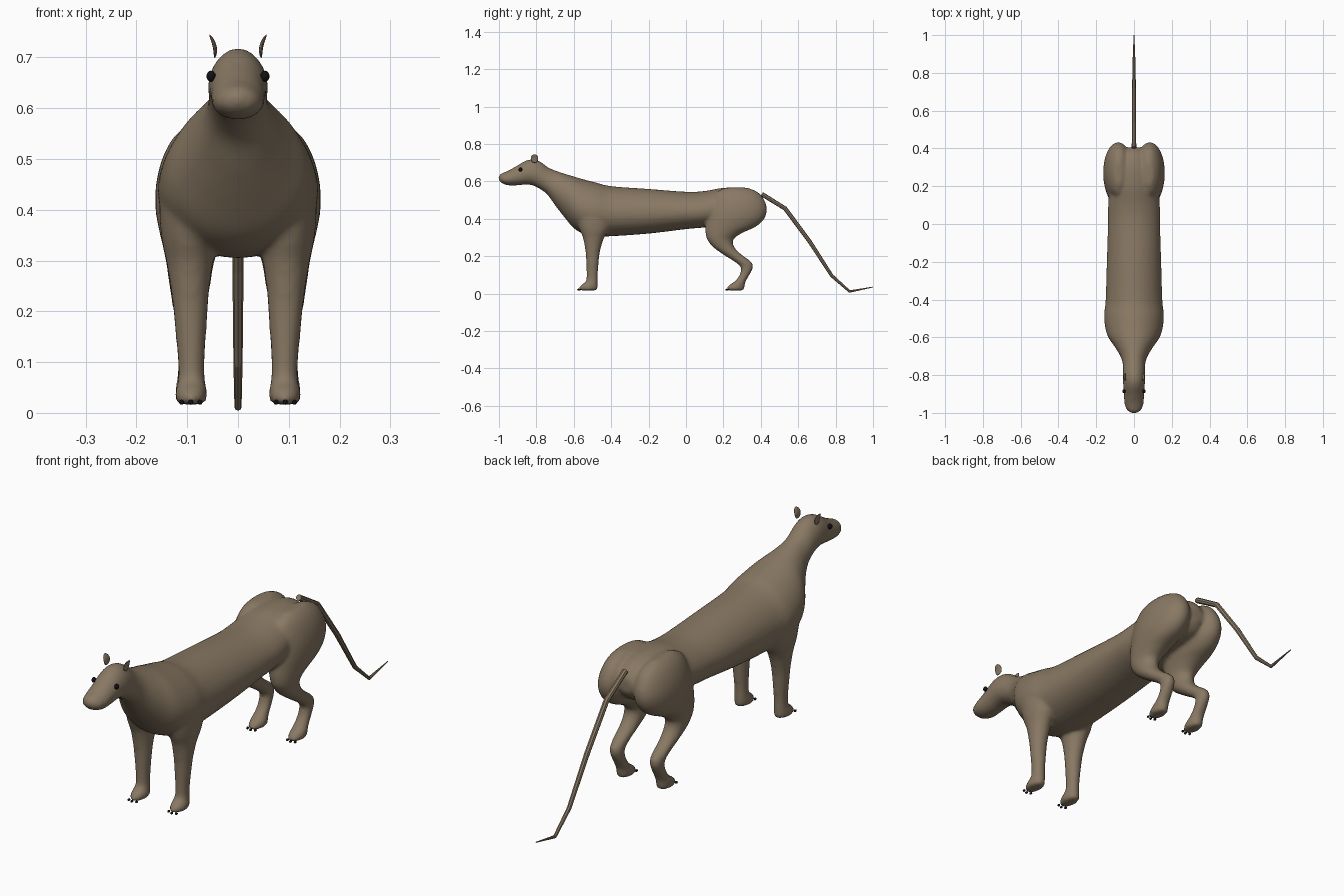
import bpy, bmesh, math
from mathutils import Vector

if "Cube" in bpy.data.objects:
    bpy.data.objects.remove(bpy.data.objects["Cube"])


def material(name, rgb):
    m = bpy.data.materials.new(name)
    m.diffuse_color = (*rgb, 1)
    m.use_nodes = True
    m.node_tree.nodes["Principled BSDF"].inputs["Base Color"].default_value = m.diffuse_color
    return m


FUR = material("taupe fur", (0.25, 0.19, 0.126))
BLACK = material("black", (0.006, 0.006, 0.008))


def finish(bm, name, mat, smooth=True):
    bmesh.ops.recalc_face_normals(bm, faces=bm.faces)
    me = bpy.data.meshes.new(name)
    bm.to_mesh(me)
    bm.free()
    me.materials.append(mat)
    for p in me.polygons:
        p.use_smooth = smooth
    ob = bpy.data.objects.new(name, me)
    bpy.context.collection.objects.link(ob)
    return ob


def densify(rows, steps=5):
    """Catmull-Rom interpolation of loft stations."""
    out = []
    for i in range(len(rows) - 1):
        quad = [rows[max(i - 1, 0)], rows[i], rows[i + 1], rows[min(i + 2, len(rows) - 1)]]
        for s in range(steps):
            t = s / steps
            out.append([0.5 * (2 * b + (c - a) * t + (2 * a - 5 * b + 4 * c - d) * t * t
                               + (3 * b - a - 3 * c + d) * t ** 3) for a, b, c, d in zip(*quad)])
    return out + [list(rows[-1])]


def loft(bm, rings):
    loops = [[bm.verts.new(p) for p in ring] for ring in rings]
    n = len(loops[0])
    for a, b in zip(loops, loops[1:]):
        for i in range(n):
            bm.faces.new((a[i], a[(i + 1) % n], b[(i + 1) % n], b[i]))
    bm.faces.new(loops[0][::-1])
    bm.faces.new(loops[-1])


ANG = [2 * math.pi * i / 32 for i in range(32)]

# Trunk, neck and head: y, top z, bottom z, half width
trunk = [(-1.0, .63, .608, .012), (-.985, .642, .592, .036), (-.95, .656, .58, .049),
         (-.9, .684, .58, .052), (-.86, .708, .584, .055), (-.82, .717, .58, .057),
         (-.78, .705, .56, .056), (-.74, .675, .53, .058), (-.7, .657, .475, .07),
         (-.65, .64, .41, .1), (-.6, .625, .352, .134), (-.55, .61, .322, .15),
         (-.48, .592, .308, .156), (-.4, .573, .308, .148), (-.2, .558, .322, .142),
         (0, .543, .346, .136), (.1, .547, .355, .135), (.2, .564, .37, .125),
         (.3, .563, .38, .1), (.37, .54, .4, .07), (.405, .5, .44, .03)]
# Legs: z, front y, back y, inner x, outer x
front_leg = [(.5, -.58, -.42, .05, .13), (.42, -.585, -.4, .04, .152), (.35, -.57, -.41, .043, .15),
             (.3, -.55, -.438, .05, .14), (.25, -.54, -.455, .057, .132), (.2, -.534, -.465, .061, .126),
             (.1, -.53, -.473, .067, .117), (.065, -.535, -.473, .066, .117),
             (.045, -.56, -.473, .063, .121), (.028, -.572, -.473, .063, .122), (.018, -.565, -.478, .066, .118)]
hind_leg = [(.565, .21, .33, .06, .1), (.54, .16, .385, .03, .127), (.5, .135, .418, .012, .148),
            (.45, .12, .432, .008, .16), (.4, .11, .417, .012, .161), (.36, .104, .375, .026, .154),
            (.325, .105, .30, .04, .146), (.29, .114, .252, .05, .139), (.25, .145, .256, .056, .134),
            (.21, .2, .293, .062, .128), (.17, .262, .347, .066, .122), (.14, .294, .357, .068, .119),
            (.1, .288, .338, .067, .118), (.065, .262, .318, .065, .12),
            (.045, .232, .313, .063, .122), (.028, .218, .312, .063, .122), (.018, .224, .308, .066, .118)]

bm = bmesh.new()
loft(bm, [[(w * math.cos(a) * (1 - .1 * math.sin(a)), y, (t + b) / 2 + (t - b) / 2 * math.sin(a))
           for a in ANG] for y, t, b, w in densify(trunk)])
for side in (-1, 1):
    for leg in (front_leg, hind_leg):
        loft(bm, [[(side * ((i + o) / 2 + (o - i) / 2 * math.cos(a)), (f + b) / 2 + (b - f) / 2 * math.sin(a), z)
                   for a in ANG] for z, f, b, i, o in densify(leg)])
body = finish(bm, "body", FUR)

# Fuse the overlapping forms into one soft skin
rm = body.modifiers.new("fuse", 'REMESH')
rm.mode = 'VOXEL'
rm.voxel_size = 0.008
rm.use_smooth_shade = True
sm = body.modifiers.new("soften", 'SMOOTH')
sm.factor = 0.5
sm.iterations = 8
dp = body.modifiers.new("fill", 'DISPLACE')
dp.strength = 0.0015
dp.mid_level = 0

# Tail: straight jointed segments
bm = bmesh.new()
path = [(.405, .532, .012), (.53, .455, .0115), (.66, .28, .011), (.78, .095, .009),
        (.875, .011, .007), (1.0, .035, .002)]
rings = []
for i, (y, z, r) in enumerate(path):
    p, q = path[max(i - 1, 0)], path[min(i + 1, len(path) - 1)]
    d = Vector((0, q[0] - p[0], q[1] - p[1])).normalized()
    up = Vector((0, -d.z, d.y))
    rings.append([Vector((r * math.cos(a), y, z)) + up * r * math.sin(a)
                  for a in (math.tau * k / 8 for k in range(8))])
loft(bm, rings)
finish(bm, "tail", FUR, smooth=False)


def ball(name, loc, scale, mat, bend=0.0):
    b = bmesh.new()
    bmesh.ops.create_uvsphere(b, u_segments=16, v_segments=10, radius=1)
    for v in b.verts:
        u = v.co.z
        v.co = Vector((v.co.x * scale[0] + bend * u * abs(u + 1), v.co.y * scale[1], u * scale[2])) + Vector(loc)
    return finish(b, name, mat)


for side, label in ((-1, "right"), (1, "left")):
    # Thin cupped ears and eyes
    ball("ear_" + label, (side * .046, -.81, .722), (.004, .02, .023), FUR, side * .005)
    ball("eye_" + label, (side * .053, -.885, .663), (.009, .01, .011), BLACK)
    # Three claws on each foot
    for foot, y in (("front", -.575), ("hind", .217)):
        for k in (-1, 0, 1):
            ball(f"{foot}_claw_{label}_{k + 2}", (side * .093 + k * .018, y + abs(k) * .006, .021),
                 (.005, .007, .005), BLACK)
